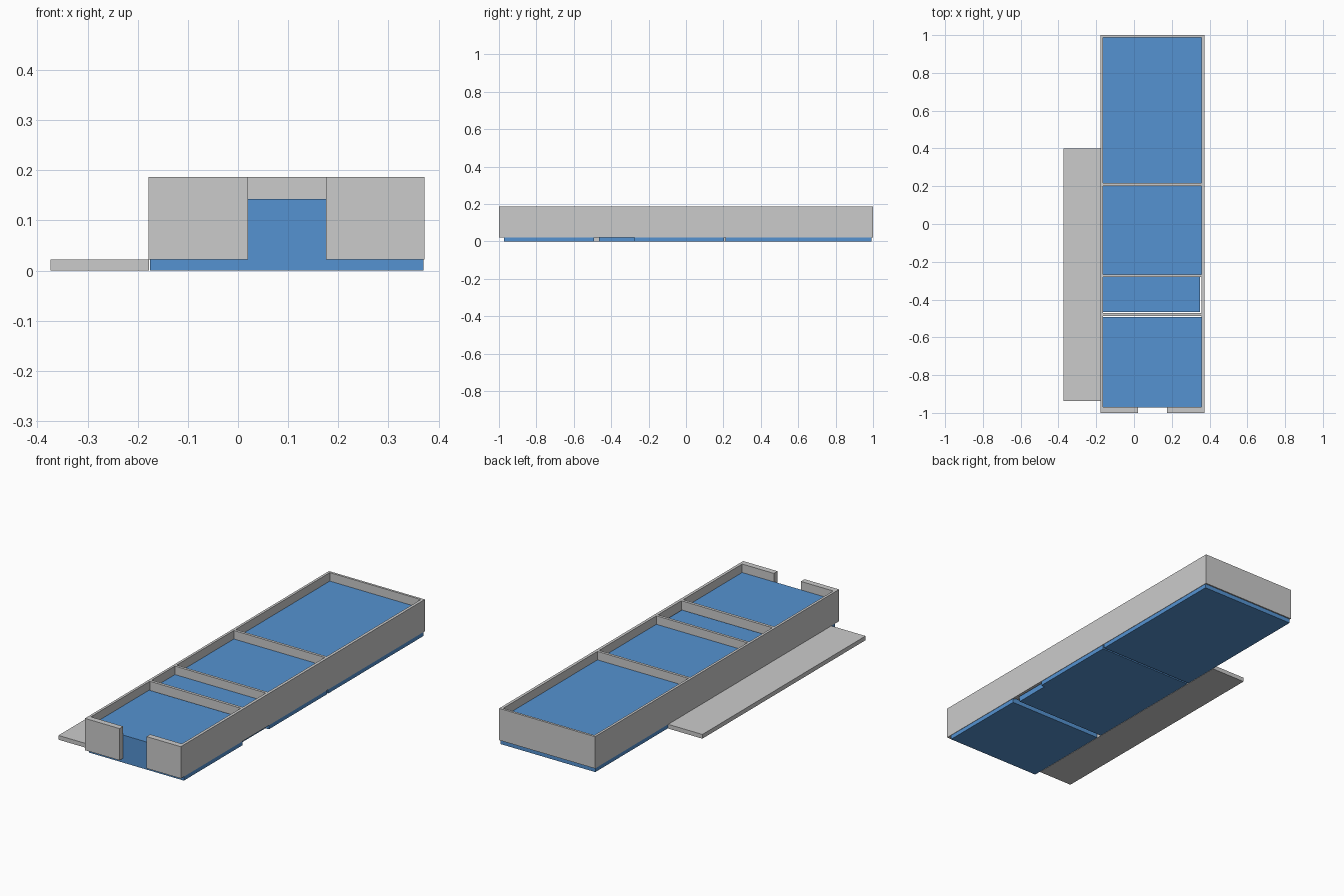
import bpy, bmesh

if "Cube" in bpy.data.objects:
    bpy.data.objects.remove(bpy.data.objects["Cube"])

blue = bpy.data.materials.new("blue_fill")
blue.diffuse_color = (0.09, 0.29, 0.64, 1)
blue.use_nodes = True
blue.node_tree.nodes["Principled BSDF"].inputs["Base Color"].default_value = blue.diffuse_color


def prism(name, outline, z0, z1, mat=None):
    """Extrude a plan outline (counter-clockwise) from z0 to z1."""
    bm = bmesh.new()
    face = bm.faces.new([bm.verts.new((x, y, z0)) for x, y in outline])
    top = bmesh.ops.extrude_face_region(bm, geom=[face])["geom"]
    for v in top:
        if isinstance(v, bmesh.types.BMVert):
            v.co.z = z1
    bmesh.ops.recalc_face_normals(bm, faces=bm.faces)
    mesh = bpy.data.meshes.new(name)
    bm.to_mesh(mesh)
    bm.free()
    ob = bpy.data.objects.new(name, mesh)
    bpy.context.collection.objects.link(ob)
    if mat:
        mesh.materials.append(mat)
    return ob


def box(name, x0, x1, y0, y1, z0, z1, mat=None):
    return prism(name, [(x0, y0), (x1, y0), (x1, y1), (x0, y1)], z0, z1, mat)


XL, XR = -0.178, 0.372        # outer wall faces
IL, IR = -0.165, 0.357        # inner wall faces
BASE, FLOOR, TOP = 0.022, 0.143, 0.187

# perimeter wall as one U with a doorway left open at the front
prism("perimeter_wall", [
    (0.02, -1), (0.02, -0.97), (IL, -0.97), (IL, 0.988), (IR, 0.988),
    (IR, -0.97), (0.175, -0.97), (0.175, -1), (XR, -1), (XR, 1),
    (XL, 1), (XL, -1)], BASE, TOP)

# partition walls between the rooms
for i, (y0, y1) in enumerate([(0.202, 0.216), (-0.281, -0.267), (-0.487, -0.472)]):
    box(f"partition_wall_{i + 1}", IL, IR, y0, y1, BASE, TOP)

# solid blue floors; the middle one is narrower beside the small room
BL, BR = -0.175, 0.37
box("back_floor", BL, BR, 0.211, 0.993, 0, FLOOR, blue)
prism("middle_floor", [(BL, -0.466), (0.35, -0.466), (0.35, -0.275),
                       (BR, -0.275), (BR, 0.202), (BL, 0.202)], 0, FLOOR, blue)
box("front_floor", BL, BR, -0.972, -0.493, 0, FLOOR, blue)

# low side platform
box("side_platform", -0.374, -0.177, -0.937, 0.4, 0, BASE)
